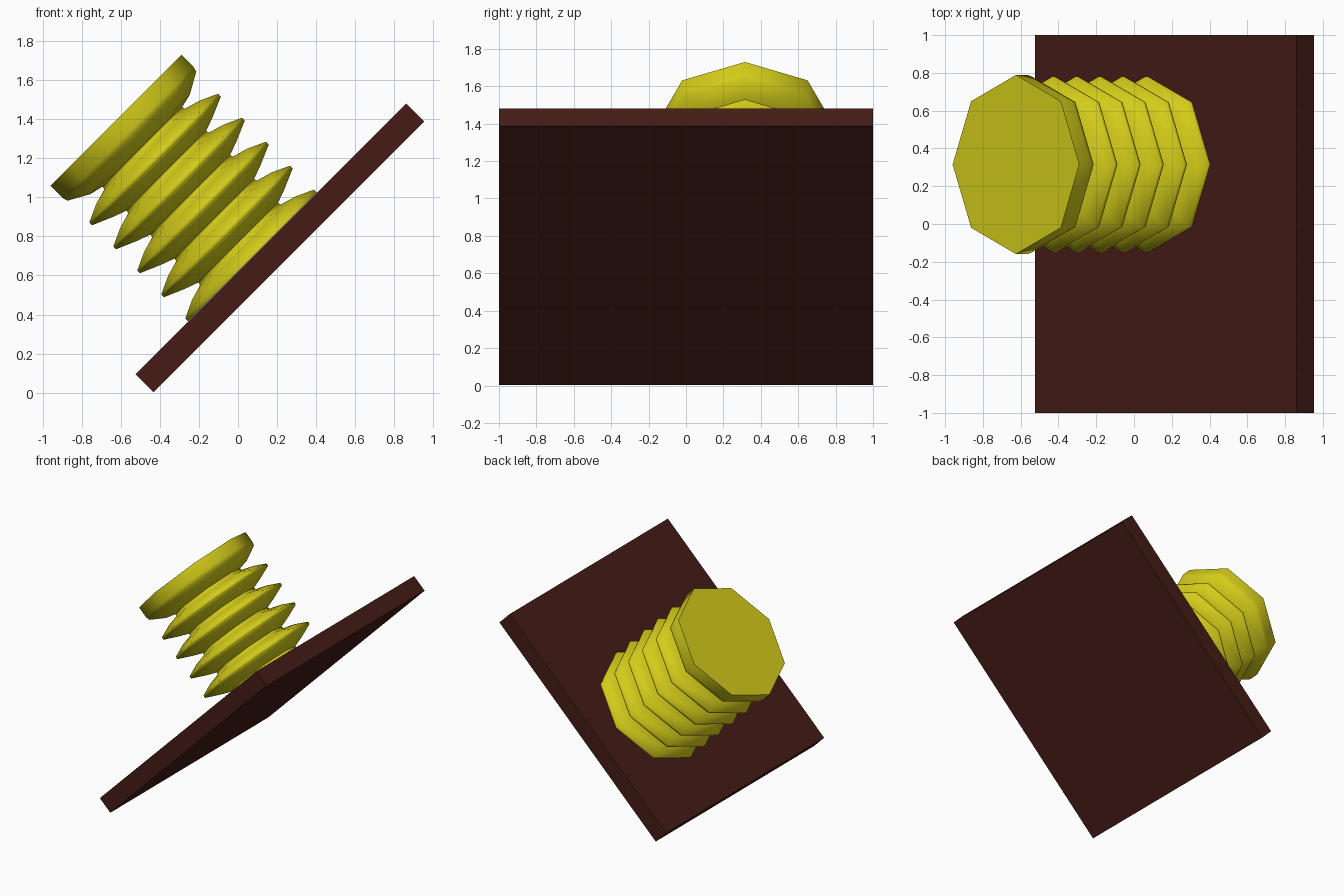
import bpy, bmesh
from math import radians, sin, cos, tau
from mathutils import Matrix

if "Cube" in bpy.data.objects:
    bpy.data.objects.remove(bpy.data.objects["Cube"])

# Everything is tilted 45 degrees about the y axis
TILT = Matrix.Rotation(radians(-45), 4, 'Y')


def material(name, color):
    m = bpy.data.materials.new(name)
    m.diffuse_color = (*color, 1)
    m.use_nodes = True
    m.node_tree.nodes["Principled BSDF"].inputs["Base Color"].default_value = m.diffuse_color
    return m


def finish(bm, name, mat):
    bmesh.ops.recalc_face_normals(bm, faces=bm.faces[:])
    me = bpy.data.meshes.new(name)
    bm.to_mesh(me)
    bm.free()
    ob = bpy.data.objects.new(name, me)
    bpy.context.collection.objects.link(ob)
    me.materials.append(mat)
    ob.matrix_world = TILT
    return ob


# Mounting plate (local x along the slope, local z along the normal)
bm = bmesh.new()
bmesh.ops.create_cube(bm, size=1, matrix=Matrix.Translation((0.676, 0, 0.3725))
                      @ Matrix.Diagonal((1.959, 2.0, 0.131, 1)))
finish(bm, "mounting_plate", material("dark_brown", (0.06, 0.012, 0.008)))

# Bellows profile: (radius, height) from the base up to the cap
PITCH, BASE = 0.1735, 0.45
profile = []
for i in range(5):
    z = BASE + i * PITCH
    profile += [(0.466, z - 0.01), (0.466, z + 0.01), (0.375, z + 0.052),
                (0.292, z + 0.076), (0.288, z + 0.092)]
    if i < 4:
        profile.append((0.36, z + 0.118))
profile += [(0.36, 1.253), (0.467, 1.313), (0.474, 1.34), (0.474, 1.428)]

# Octagonal bellows button
SIDES = 8
bm = bmesh.new()
rings = [[bm.verts.new((0.544 + r * cos(tau * k / SIDES),
                        0.315 + r * sin(tau * k / SIDES), z))
          for k in range(SIDES)] for r, z in profile]
for a, b in zip(rings, rings[1:]):
    for k in range(SIDES):
        n = (k + 1) % SIDES
        bm.faces.new((a[k], a[n], b[n], b[k]))
bm.faces.new(rings[0][::-1])
bm.faces.new(rings[-1])
button = finish(bm, "bellows_button", material("yellow", (0.65, 0.6, 0.01)))

bpy.context.view_layer.objects.active = button
button.select_set(True)
bpy.ops.object.shade_smooth_by_angle(angle=radians(75))
